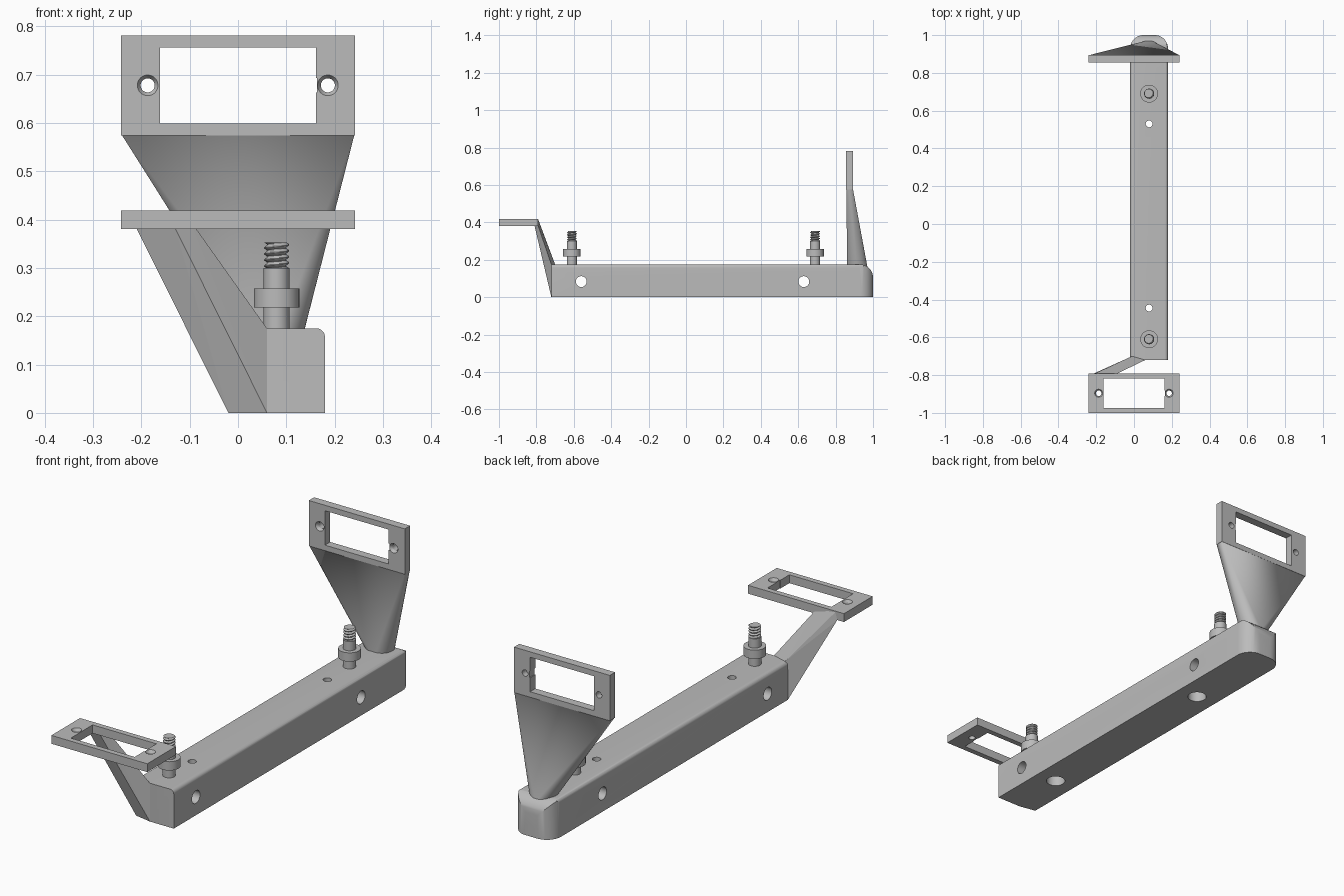
import bpy, bmesh, math
from mathutils import Matrix, Vector

if "Cube" in bpy.data.objects:
    bpy.data.objects.remove(bpy.data.objects["Cube"])

grey = bpy.data.materials.new("plain grey")
grey.use_nodes = True
grey.diffuse_color = (0.5, 0.5, 0.5, 1)
grey.node_tree.nodes["Principled BSDF"].inputs["Base Color"].default_value = grey.diffuse_color


def finish(bm, name):
    bmesh.ops.recalc_face_normals(bm, faces=bm.faces)
    mesh = bpy.data.meshes.new(name)
    bm.to_mesh(mesh)
    bm.free()
    mesh.materials.append(grey)
    ob = bpy.data.objects.new(name, mesh)
    bpy.context.collection.objects.link(ob)
    return ob


def select(ob):
    bpy.ops.object.select_all(action='DESELECT')
    ob.select_set(True)
    bpy.context.view_layer.objects.active = ob


def smooth(ob):
    select(ob)
    bpy.ops.object.shade_smooth_by_angle(angle=math.radians(30))


def combine(ob, other, operation='DIFFERENCE'):
    other.hide_render = True
    mod = ob.modifiers.new("cut", 'BOOLEAN')
    mod.operation, mod.object, mod.solver = operation, other, 'EXACT'
    select(ob)
    bpy.ops.object.modifier_apply(modifier=mod.name)
    bpy.data.objects.remove(other)


def prism(name, points, direction):
    bm = bmesh.new()
    face = bm.faces.new([bm.verts.new(p) for p in points])
    out = bmesh.ops.extrude_face_region(bm, geom=[face])
    moved = [g for g in out["geom"] if isinstance(g, bmesh.types.BMVert)]
    bmesh.ops.translate(bm, vec=direction, verts=moved)
    return finish(bm, name)


def box(name, size, centre):
    bm = bmesh.new()
    bmesh.ops.create_cube(bm, size=1, matrix=Matrix.Translation(centre) @ Matrix.Diagonal((*size, 1)))
    return finish(bm, name)


def cylinder(name, r1, depth, centre, axis='Z', r2=None):
    bm = bmesh.new()
    turn = Matrix.Rotation(math.pi / 2, 4, 'Y') if axis == 'X' else Matrix()
    bmesh.ops.create_cone(bm, cap_ends=True, segments=40, radius1=r1, radius2=r1 if r2 is None else r2,
                          depth=depth, matrix=Matrix.Translation(centre) @ turn)
    return finish(bm, name)


def hull(name, points):
    bm = bmesh.new()
    for p in points:
        bm.verts.new(p)
    bmesh.ops.convex_hull(bm, input=bm.verts)
    bmesh.ops.dissolve_limit(bm, angle_limit=0.01, verts=bm.verts, edges=bm.edges)
    return finish(bm, name)


def arc(cx, cy, r, start, steps=10):
    angles = [math.radians(start + 90 * i / steps) for i in range(steps + 1)]
    return [(cx + r * math.cos(a), cy + r * math.sin(a)) for a in angles]


# Beam: a plan outline trimmed by a side profile and an end profile
LEFT, RIGHT, FRONT, BACK, TOP = 0.18, -0.02, -0.72, 1.0, 0.175
MID = 0.08
r = 0.07
plan = [(RIGHT, FRONT + 0.015), (0.06, FRONT), (LEFT, FRONT)]
plan += arc(LEFT - r, BACK - r, r, 0) + arc(RIGHT + r, BACK - r, r, 90)
side = [(-0.8, 0), (BACK, 0)] + arc(BACK - r, TOP - r, r, 0) + [(-0.8, TOP)]
e = 0.018
end = [(RIGHT, 0), (LEFT, 0)] + arc(LEFT - e, TOP - e, e, 0) + arc(RIGHT + e, TOP - e, e, 90)
beam = prism("beam", [(x, y, -0.1) for x, y in plan], (0, 0, 0.5))
combine(beam, prism("side_trim", [(-0.2, y, z) for y, z in side], (0.6, 0, 0)), 'INTERSECT')
combine(beam, prism("end_trim", [(x, -0.9, z) for x, z in end], (0, 2.2, 0)), 'INTERSECT')

# Bolt holes through the beam, with wide pockets underneath, and cross holes
for y in (-0.445, 0.53):
    combine(beam, cylinder("bolt_hole", 0.018, 0.5, (MID, y, 0.1)))
    combine(beam, cylinder("bolt_pocket", 0.041, 0.16, (MID, y, 0)))
for y in (-0.56, 0.63):
    combine(beam, cylinder("cross_hole", 0.029, 0.6, (MID, y, 0.083), 'X'))
smooth(beam)


# Window plates with two countersunk screw holes and a small side notch
def window_plate(name, matrix):
    w, h, t = 0.484, 0.207, 0.038
    plate = box(name, (w, h, t), (0, 0, 0))
    combine(plate, box("window", (0.322, 0.157, 0.2), (0, 0, 0)))
    combine(plate, box("notch", (0.02, 0.03, 0.2), (0.154, 0, 0)))
    for x in (-0.187, 0.186):
        combine(plate, cylinder("screw_hole", 0.0145, 0.2, (x, 0, 0)))
        combine(plate, cylinder("countersink", 0.0145, 0.012, (x, 0, t / 2 - 0.005), r2=0.022))
    plate.data.transform(matrix)
    smooth(plate)


window_plate("front_plate", Matrix.Translation((0, -0.896, 0.4)))
window_plate("back_plate", Matrix.Translation((0, 0.875, 0.678)) @ Matrix.Rotation(math.pi / 2, 4, 'X'))

# Slanted arm from the beam's front end to the front plate
foot = [(x, y, z) for x, y in plan[:2] for z in (0, TOP)]
foot.append((RIGHT + 0.01, FRONT + 0.02, TOP))
hull("front_arm", foot + [(-0.21, -0.79, 0.382), (-0.2, -0.79, 0.415),
                          (-0.13, -0.81, 0.382), (-0.1, -0.797, 0.4)])

# Flared neck from a round foot to the back plate's lower edge
ring = [(MID + 0.052 * math.cos(a), 0.917 + 0.055 * math.sin(a), z)
        for a in [math.tau * i / 64 for i in range(64)] for z in (0.15,)]
neck = hull("back_neck", ring + [(x, y, 0.576) for x in (-0.241, 0.241) for y in (0.857, 0.893)])
smooth(neck)


# Studs: post, collar and a helical thread
def thread(name, y, z0, z1, pitch=0.0125, segs=24, per_turn=8):
    bm = bmesh.new()
    rows = round((z1 - z0) / pitch * per_turn)
    rings = []
    for i in range(rows + 1):
        z = z0 + (z1 - z0) * i / rows
        row = []
        for k in range(segs):
            phase = ((z - z0) / pitch - k / segs) % 1
            rad = 0.019 + 0.007 * min(1, 2.4 * abs(phase - 0.5))
            a = math.tau * k / segs
            row.append(bm.verts.new((MID + rad * math.cos(a), y + rad * math.sin(a), z)))
        rings.append(row)
    for low, high in zip(rings, rings[1:]):
        for k in range(segs):
            n = (k + 1) % segs
            bm.faces.new((low[k], low[n], high[n], high[k]))
    bm.faces.new(rings[0])
    bm.faces.new(rings[-1])
    smooth(finish(bm, name))


for place, y in (("front", -0.61), ("back", 0.69)):
    smooth(cylinder(place + "_stud_post", 0.027, 0.14, (MID, y, 0.23)))
    smooth(cylinder(place + "_stud_collar", 0.047, 0.04, (MID, y, 0.238)))
    thread(place + "_stud_thread", y, 0.298, 0.353)
